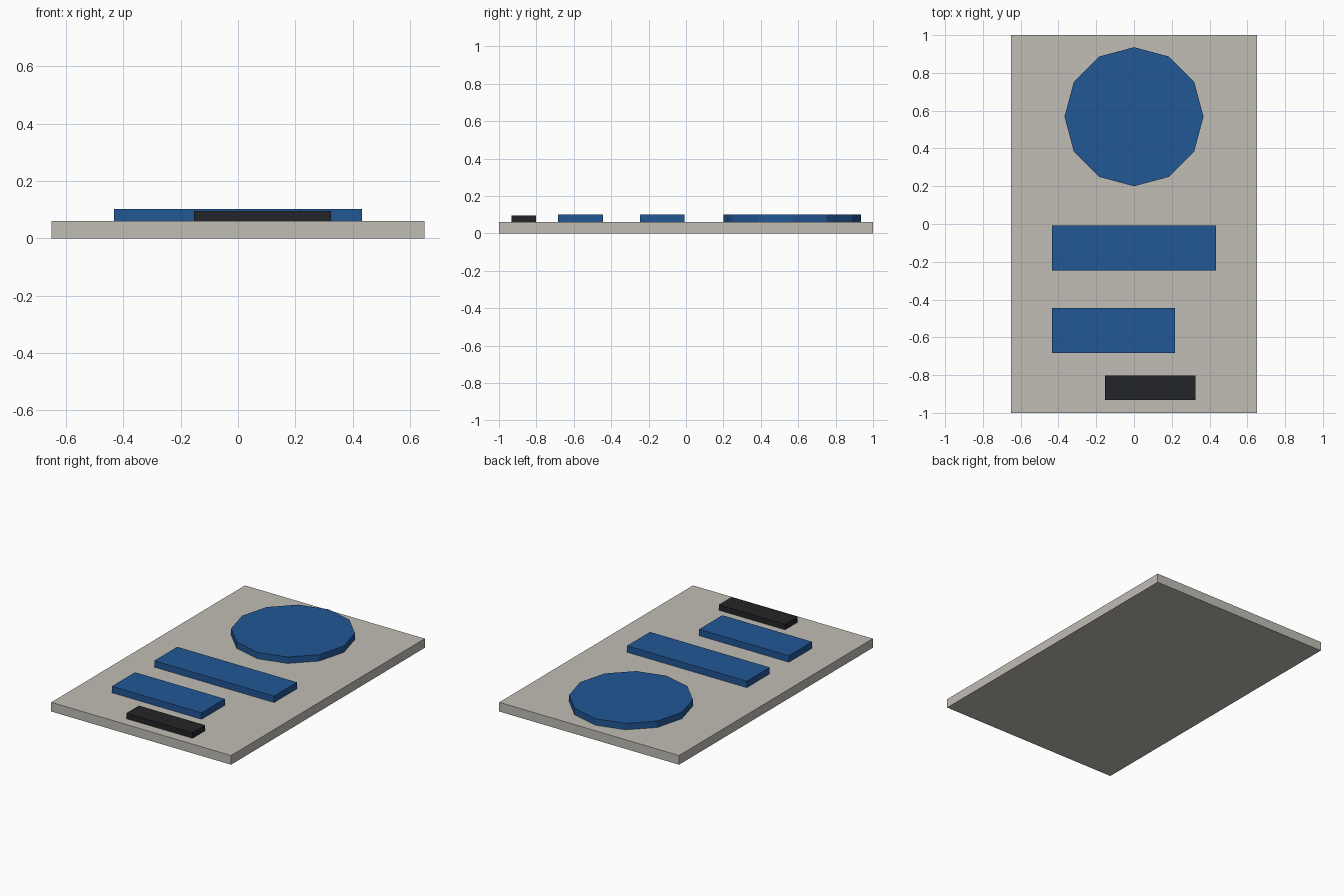
import bpy

if "Cube" in bpy.data.objects:
    bpy.data.objects.remove(bpy.data.objects["Cube"])

PLATE_TOP = 0.06


def material(name, rgb):
    mat = bpy.data.materials.new(name)
    mat.diffuse_color = (*rgb, 1.0)
    mat.use_nodes = True
    mat.node_tree.nodes["Principled BSDF"].inputs["Base Color"].default_value = mat.diffuse_color
    return mat


stone = material("warm_grey", (0.53, 0.51, 0.46))
blue = material("blue", (0.015, 0.095, 0.30))
black = material("black", (0.017, 0.018, 0.021))


def box(name, x, y, z, mat):
    """Box from (min, max) pairs on each axis."""
    bpy.ops.mesh.primitive_cube_add(size=1)
    obj = bpy.context.object
    obj.name = name
    for v in obj.data.vertices:
        v.co = [r[0] + (c + 0.5) * (r[1] - r[0]) for c, r in zip(v.co, (x, y, z))]
    obj.data.materials.append(mat)
    return obj


# Backing plate
box("plate", (-0.65, 0.65), (-1.0, 1.0), (0, PLATE_TOP), stone)

# Raised twelve-sided disc
bpy.ops.mesh.primitive_cylinder_add(vertices=12, radius=0.368, depth=0.042,
                                    location=(0, 0.568, PLATE_TOP + 0.021))
disc = bpy.context.object
disc.name = "disc"
disc.data.materials.append(blue)

# Raised bars below the disc
box("long_bar", (-0.433, 0.433), (-0.246, -0.009), (PLATE_TOP, 0.102), blue)
box("short_bar", (-0.433, 0.216), (-0.684, -0.444), (PLATE_TOP, 0.102), blue)
box("small_dark_bar", (-0.154, 0.325), (-0.933, -0.803), (PLATE_TOP, 0.096), black)
